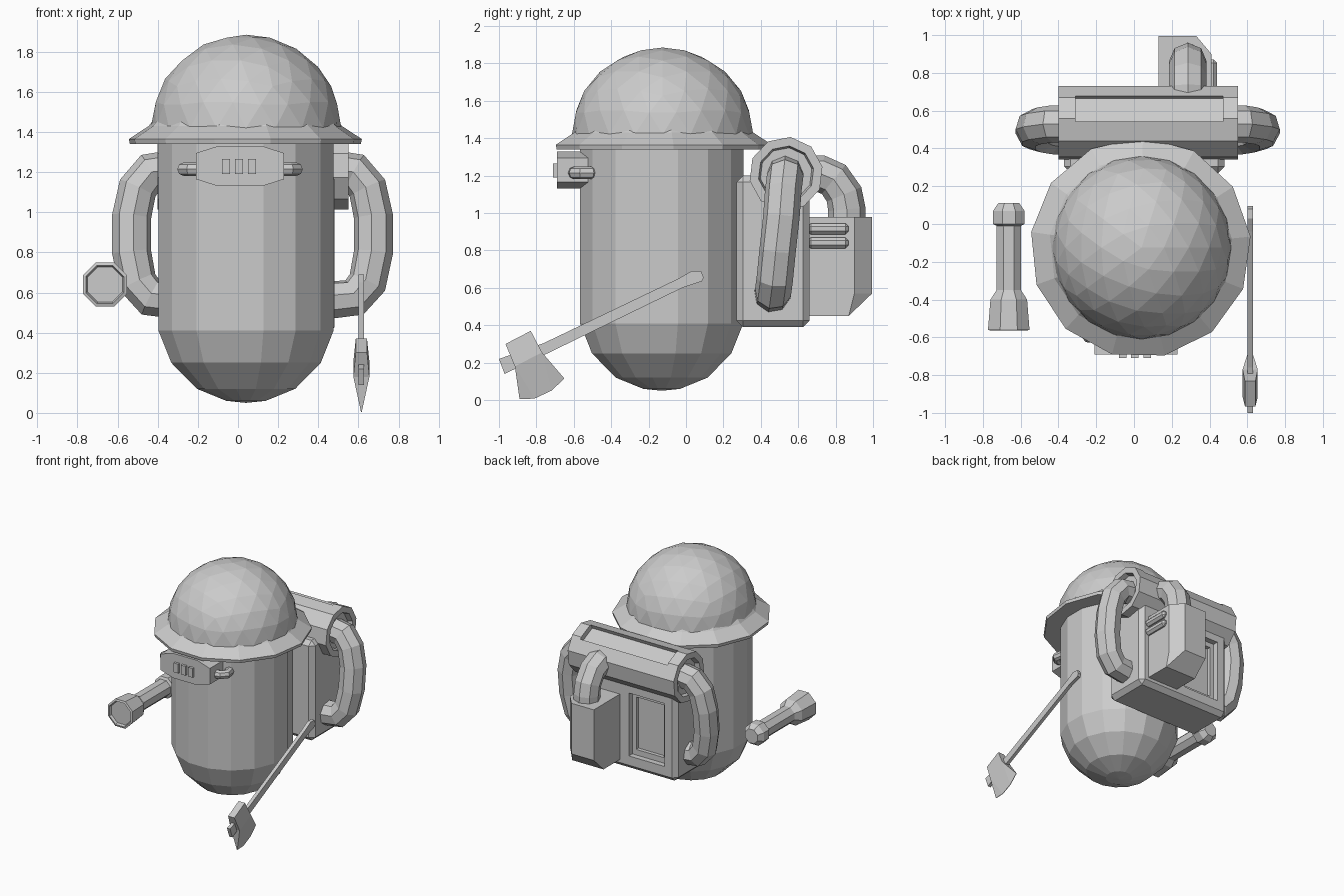
import bpy, bmesh, math
from mathutils import Vector, Matrix

if "Cube" in bpy.data.objects:
    bpy.data.objects.remove(bpy.data.objects["Cube"])


def finish(name, bm):
    bmesh.ops.remove_doubles(bm, verts=bm.verts, dist=0.0005)
    bmesh.ops.recalc_face_normals(bm, faces=bm.faces)
    me = bpy.data.meshes.new(name)
    bm.to_mesh(me)
    bm.free()
    ob = bpy.data.objects.new(name, me)
    bpy.context.collection.objects.link(ob)
    return ob


def lathe(name, profile, center, n, axis='z', phase=0.0):
    """Turn (radius, height) points round an axis; heights are absolute on that axis."""
    bm = bmesh.new()
    rings = []
    for r, h in profile:
        ring = []
        for i in range(n):
            t = 2 * math.pi * i / n + phase
            a, b = center[0] + r * math.cos(t), center[1] + r * math.sin(t)
            ring.append(bm.verts.new({'z': (a, b, h), 'y': (a, h, b), 'x': (h, a, b)}[axis]))
        rings.append(ring)
    for lo, hi in zip(rings, rings[1:]):
        for i in range(n):
            j = (i + 1) % n
            bm.faces.new((lo[i], lo[j], hi[j], hi[i]))
    return finish(name, bm)


def hulls(name, *groups):
    """One object made of a convex hull per point group."""
    bm = bmesh.new()
    for pts in groups:
        vs = [bm.verts.new(p) for p in pts]
        res = bmesh.ops.convex_hull(bm, input=vs)
        junk = [v for v in res['geom_interior'] if isinstance(v, bmesh.types.BMVert)]
        bmesh.ops.delete(bm, geom=junk, context='VERTS')
    bmesh.ops.dissolve_limit(bm, angle_limit=0.02, verts=bm.verts, edges=bm.edges)
    return finish(name, bm)


def box(name, lo, hi, bevel=0.0, rot_x=0.0):
    lo, hi = Vector(lo), Vector(hi)
    bm = bmesh.new()
    bmesh.ops.create_cube(bm, size=1)
    for v in bm.verts:
        v.co *= 1
        v.co = Vector([v.co[i] * (hi[i] - lo[i]) for i in range(3)])
    if bevel:
        bmesh.ops.bevel(bm, geom=bm.edges[:], offset=bevel, segments=1, affect='EDGES')
    bm.transform(Matrix.Translation((lo + hi) / 2) @ Matrix.Rotation(rot_x, 4, 'X'))
    return finish(name, bm)


def tube(name, pts, radius):
    cu = bpy.data.curves.new(name, 'CURVE')
    cu.dimensions = '3D'
    cu.bevel_depth, cu.bevel_resolution, cu.use_fill_caps = radius, 2, True
    sp = cu.splines.new('POLY')
    sp.points.add(len(pts) - 1)
    for p, co in zip(sp.points, pts):
        p.co = (*co, 1)
    ob = bpy.data.objects.new(name, cu)
    bpy.context.collection.objects.link(ob)
    bpy.ops.object.select_all(action='DESELECT')
    ob.select_set(True)
    bpy.context.view_layer.objects.active = ob
    bpy.ops.object.convert(target='MESH')
    for f in ob.data.polygons:
        f.use_smooth = False
    return ob


def cut(ob, cutter):
    m = ob.modifiers.new('cut', 'BOOLEAN')
    m.object, m.operation, m.solver = cutter, 'DIFFERENCE', 'EXACT'
    bpy.ops.object.select_all(action='DESELECT')
    bpy.context.view_layer.objects.active = ob
    ob.select_set(True)
    bpy.ops.object.modifier_apply(modifier=m.name)
    bpy.data.objects.remove(cutter)


# Capsule body
lathe('body', [(0, 0.05), (0.10, 0.06), (0.25, 0.12), (0.38, 0.25), (0.445, 0.41),
               (0.445, 1.42), (0.38, 1.6), (0.2, 1.75), (0, 1.78)], (0.04, -0.13), 16, phase=math.pi / 16)

# Helmet dome (faceted half sphere) and flared brim
bm = bmesh.new()
bmesh.ops.create_icosphere(bm, subdivisions=3, radius=1)
bmesh.ops.bisect_plane(bm, geom=bm.verts[:] + bm.edges[:] + bm.faces[:], plane_co=(0, 0, -0.05),
                       plane_no=(0, 0, 1), clear_inner=True)
bm.transform(Matrix.Translation((0.04, -0.125, 1.42)) @ Matrix.Diagonal((0.475, 0.485, 0.465, 1)))
finish('helmet_dome', bm)
lathe('helmet_brim', [(0.43, 1.50), (0.485, 1.43), (0.585, 1.365), (0.58, 1.34), (0.43, 1.34)],
      (0.035, -0.125), 13, phase=0.1)

# Headlamp: chamfered case, raised ribs, strap loops
outline = [(-0.10, 1.33), (0.12, 1.33), (0.23, 1.295), (0.23, 1.165),
           (0.12, 1.13), (-0.10, 1.13), (-0.21, 1.165), (-0.21, 1.295)]
hulls('headlamp_case', [(x, y, z) for x, z in outline for y in (-0.69, -0.52)])
for x in (-0.06, 0.005, 0.07):
    box('headlamp_rib', (x - 0.02, -0.71, 1.19), (x + 0.02, -0.68, 1.265))
for s in (-1, 1):
    tube('headlamp_loop', [(0.01 + s * dx, y, 1.215) for dx, y in
                           ((0.19, -0.60), (0.25, -0.595), (0.28, -0.56), (0.27, -0.51), (0.22, -0.47))], 0.034)

# Backpack with stepped recessed panel
pack = box('backpack', (-0.37, 0.27, 0.39), (0.48, 0.66, 1.2), 0.035)
cut(pack, box('cutter', (-0.27, 0.615, 0.50), (0.05, 0.8, 1.01)))
cut(pack, box('cutter', (-0.235, 0.585, 0.545), (0.015, 0.8, 0.97)))

# Bed roll with hollow ends and slot on top
roll = lathe('roll', [(0, -0.36), (0.14, -0.36), (0.15, -0.40), (0.198, -0.40),
                      (0.198, 0.55), (0.15, 0.55), (0.14, 0.51), (0, 0.51)],
             (0.535, 1.21), 10, axis='x', phase=math.radians(11))
a = math.radians(25)
cy, cz = 0.535 + 0.2 * math.sin(a), 1.21 + 0.2 * math.cos(a)
cut(roll, box('cutter', (-0.31, cy - 0.075, cz - 0.055), (0.47, cy + 0.075, cz + 0.055), rot_x=-a))

# Side hoses, mirrored about the pack centre
hose = [(0.42, 0.53, 1.19), (0.50, 0.53, 1.21), (0.58, 0.53, 1.20), (0.645, 0.52, 1.12), (0.675, 0.51, 0.98),
        (0.675, 0.49, 0.80), (0.645, 0.475, 0.65), (0.58, 0.465, 0.575), (0.42, 0.46, 0.56)]
for name, c, s in (('hose_right', 0, 1), ('hose_left', 0.145, -1)):
    tube(name, [(c + s * x, y, z) for x, y, z in hose], 0.098)

# Rear tank, its ribs and the hose to the roll
foot = [(0.13, 0.64), (0.41, 0.64), (0.41, 0.90), (0.33, 0.995), (0.13, 0.995)]
hulls('tank', [(x, y, z) for x, y in foot for z in (0.98, 0.57)] +
      [(x, y, 0.45) for x in (0.13, 0.41) for y in (0.64, 0.87)])
for z in (0.84, 0.915):
    box('tank_rib', (0.38, 0.65, z - 0.03), (0.44, 0.87, z + 0.03), 0.018)
tube('tank_hose', [(0.285, 0.62, 1.21), (0.285, 0.72, 1.21), (0.285, 0.79, 1.18),
                   (0.285, 0.845, 1.10), (0.285, 0.86, 1.02), (0.285, 0.86, 0.92)], 0.1)

# Torch held at the left, pointing forward
lathe('torch', [(0, -0.545), (0.095, -0.545), (0.103, -0.565), (0.119, -0.56), (0.105, -0.40), (0.07, -0.35),
                (0.07, -0.01), (0.09, 0.0), (0.09, 0.07), (0.06, 0.11), (0, 0.11)],
      (-0.663, 0.64), 8, axis='y', phase=math.pi / 8)

# Axe handle in straight sections, then the wedge head
cx = 0.615
spine = [((-1.0, 0.22), (-0.97, 0.14)), ((-0.76, 0.305), (-0.74, 0.25)),
         ((-0.04, 0.65), (-0.02, 0.60)), ((0.03, 0.69), (0.085, 0.635)), ((0.08, 0.69), (0.095, 0.655))]
hulls('axe_handle', *[[(cx + dx, y, z) for y, z in p + q for dx in (-0.014, 0.014)]
                      for p, q in zip(spine, spine[1:])])


def section(half, *pts):
    return [(cx + dx, y, z) for y, z in pts for dx in (-half, half)]


poll = section(0.028, (-0.965, 0.30), (-0.83, 0.37))
cheek = section(0.04, (-0.915, 0.18), (-0.77, 0.255))
edge = section(0.002, (-0.89, 0.005), (-0.81, 0.008), (-0.72, 0.05), (-0.65, 0.115))
hulls('axe_head', poll + cheek, cheek + edge)
